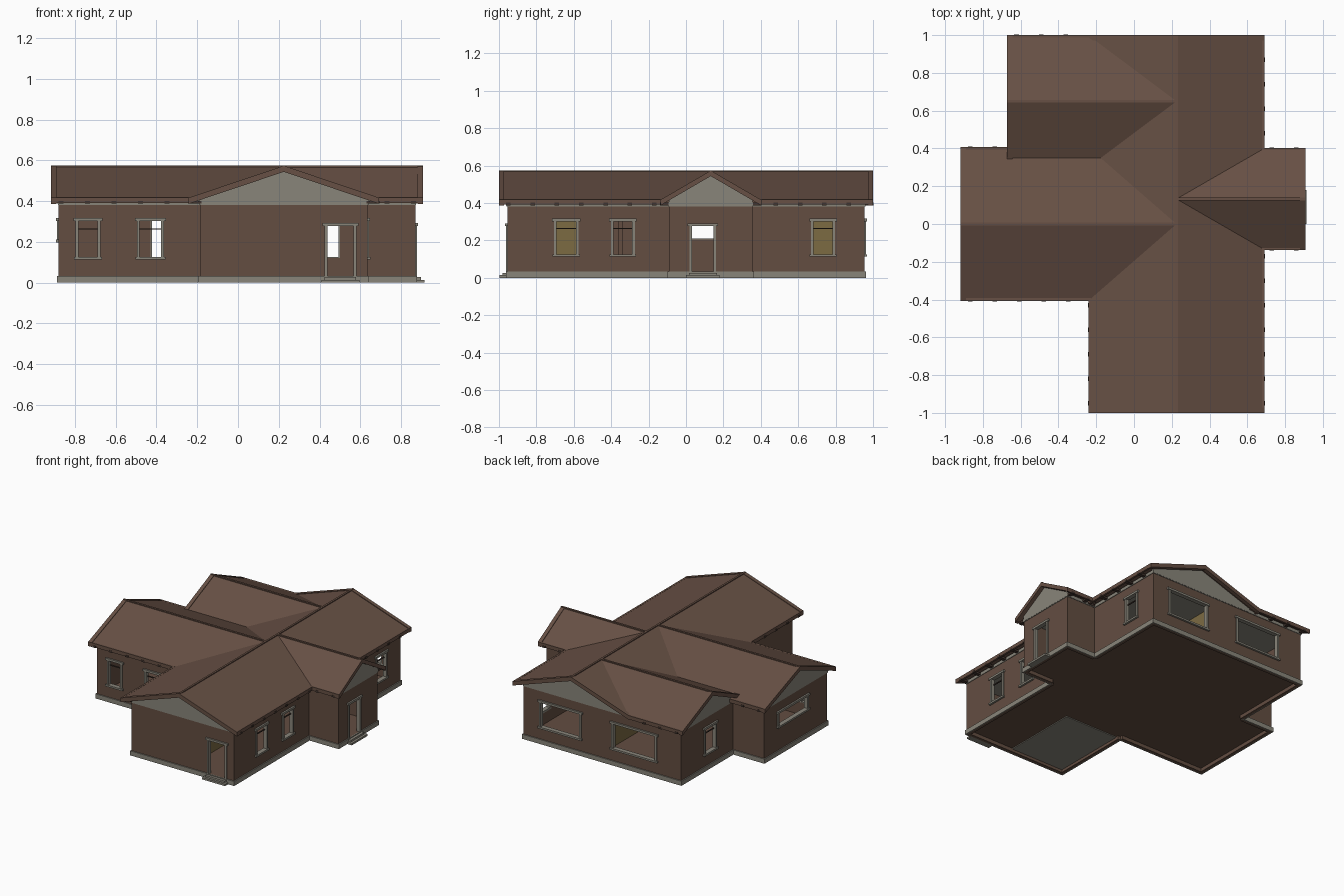
import bpy, bmesh
from mathutils import Vector

if "Cube" in bpy.data.objects:
    bpy.data.objects.remove(bpy.data.objects["Cube"])


def material(name, rgb):
    m = bpy.data.materials.new(name)
    m.diffuse_color = (*rgb, 1)
    m.use_nodes = True
    m.node_tree.nodes["Principled BSDF"].inputs["Base Color"].default_value = m.diffuse_color
    return m


WALL = material("brown_wall", (0.125, 0.075, 0.053))
ROOF = material("brown_roof", (0.135, 0.08, 0.058))
GREY = material("grey_trim", (0.25, 0.235, 0.195))
YELLOW = material("yellow_interior", (0.2, 0.145, 0.055))
DARK = material("dark_eave", (0.055, 0.036, 0.028))


def finish(bm, name, mat):
    bmesh.ops.recalc_face_normals(bm, faces=bm.faces)
    me = bpy.data.meshes.new(name)
    bm.to_mesh(me)
    bm.free()
    me.materials.append(mat)
    ob = bpy.data.objects.new(name, me)
    bpy.context.collection.objects.link(ob)
    return ob


def add_prism(bm, low, high):
    # two matching point loops joined into a closed solid
    a = [bm.verts.new(p) for p in low]
    b = [bm.verts.new(p) for p in high]
    bm.faces.new(a)
    bm.faces.new(b)
    for i in range(len(a)):
        j = (i + 1) % len(a)
        bm.faces.new((a[i], a[j], b[j], b[i]))


def add_box(bm, x0, x1, y0, y1, z0, z1):
    ring = ((x0, y0), (x1, y0), (x1, y1), (x0, y1))
    add_prism(bm, [(*p, z0) for p in ring], [(*p, z1) for p in ring])


def box(name, mat, *dims):
    bm = bmesh.new()
    add_box(bm, *dims)
    return finish(bm, name, mat)


# Footprint, counter-clockwise from the front left corner
PLAN = [(-.185, -.955), (.635, -.955), (.635, -.09), (.87, -.09), (.87, .355), (.635, .355),
        (.635, .955), (-.63, .955), (-.63, .36), (-.88, .36), (-.88, -.36), (-.185, -.36)]
TOP = 0.385

# Openings per wall: (low, high, sill, head) along the wall's world axis
OPENINGS = {
    0: [(.43, .575, .03, .285)],
    1: [(-.70, -.58, .12, .31), (-.395, -.28, .12, .31)],
    3: [(.025, .155, .03, .285)],
    5: [(.675, .79, .12, .31)],
    6: [(.175, .50, .12, .31), (-.43, -.08, .12, .31)],
    7: [(.56, .69, .12, .31)],
    9: [(-.135, .205, .205, .31)],
    10: [(-.79, -.68, .12, .31), (-.49, -.37, .12, .31)],
}

walls, found, frieze, frames, sashes = (bmesh.new() for _ in range(5))
for i, p in enumerate(PLAN):
    p, q = Vector(p), Vector(PLAN[(i + 1) % len(PLAN)])
    length = (q - p).length
    d = (q - p) / length
    n = Vector((d.y, -d.x))

    def slab(bm, s0, s1, d0, d1, z0, z1):
        ring = [p + d * s + n * o for s, o in ((s0, d0), (s1, d0), (s1, d1), (s0, d1))]
        add_prism(bm, [(v.x, v.y, z0) for v in ring], [(v.x, v.y, z1) for v in ring])

    axis = 0 if abs(d.x) > .5 else 1
    holes = sorted(sorted(abs(c - p[axis]) for c in o[:2]) + list(o[2:]) for o in OPENINGS.get(i, []))
    s = 0
    for s0, s1, z0, z1 in holes:
        slab(walls, s, s0, -.02, 0, 0, TOP)
        slab(walls, s0, s1, -.02, 0, 0, z0)
        slab(walls, s0, s1, -.02, 0, z1, TOP)
        s = s1
        # frame, header, sill
        slab(frames, s0 - .006, s0 + .008, -.02, .008, z0, z1)
        slab(frames, s1 - .008, s1 + .006, -.02, .008, z0, z1)
        slab(frames, s0 - .016, s1 + .016, -.02, .012, z1 - .008, z1 + .007)
        if z0 > .1:
            slab(frames, s0 - .014, s1 + .014, -.02, .014, z0 - .007, z0 + .006)
            if s1 - s0 < .2:
                slab(sashes, s0, s1, -.015, -.008, .26, .267)
    slab(walls, s, length, -.02, 0, 0, TOP)
    slab(found, -.008, length + .008, 0, .008, 0, .033)
    slab(frieze, -.004, length + .004, -.016, .004, TOP - .003, .405)
finish(walls, "outer_walls", WALL)
finish(found, "foundation_band", GREY)
finish(frieze, "frieze_band", GREY)
finish(frames, "window_and_door_frames", GREY)
finish(sashes, "sash_bars", DARK)

# Floor, ceiling and interior partitions
for name, z0, z1, mat in (("floor", .026, .031, WALL), ("ceiling", .38, .384, GREY)):
    bm = bmesh.new()
    add_prism(bm, [(*p, z0) for p in PLAN], [(*p, z1) for p in PLAN])
    finish(bm, name, mat)
box("front_room_floor", GREY, -.165, .26, -.935, -.38, .02, .0265)
box("front_partition", YELLOW, .25, .262, -.935, -.42, .03, .38)
box("back_partition", YELLOW, .04, .055, .45, .935, .03, .38)

# Door steps
box("front_step_low", GREY, .41, .595, -.998, -.95, 0, .014)
box("front_step_high", GREY, .425, .58, -.982, -.95, .014, .027)
box("right_step_low", GREY, .865, .914, 0, .18, 0, .014)
box("right_step_high", GREY, .865, .897, .015, .165, .014, .027)

RIDGE, EAVE, THICK = .57, .413, .018


def gable_roof(name, axis, c, half, u0, u1, slant, gables):
    """Roof along one axis; slant pulls the inner end back along the valleys.
    gables: (outer end, wall face, half wall width, outward sign)"""
    def at(u, v, z):
        return (c + v, u, z) if axis == "y" else (u, c + v, z)

    def section(h, lift, t):
        e, r = EAVE + lift, RIDGE + lift
        return [(-h, e), (0, r), (h, e), (h, e - t), (0, r - t), (-h, e - t)]

    def block(bm, a, b, v0, v1, z0, z1):
        ring = ((v0, z0), (v1, z0), (v1, z1), (v0, z1))
        add_prism(bm, [at(a, *r) for r in ring], [at(b, *r) for r in ring])

    bm = bmesh.new()
    sec = section(half, 0, THICK)
    add_prism(bm, [at(u0, v, z) for v, z in sec],
              [at(u1 + slant * abs(v) / half, v, z) for v, z in sec])
    block(bm, u0, u1, -.007, .007, RIDGE - .012, RIDGE + .004)
    finish(bm, name + "_roof", ROOF)

    # barge boards and gable triangles
    barge, tri = bmesh.new(), bmesh.new()
    for end, face, w, sgn in gables:
        sec = section(half + .002, .004, .03)
        add_prism(barge, [at(end, v, z) for v, z in sec], [at(end - sgn * .028, v, z) for v, z in sec])
        zw = RIDGE - (RIDGE - EAVE) * w / half - THICK + .002
        pent = [(-w, TOP), (w, TOP), (w, zw), (0, RIDGE - THICK + .002), (-w, zw)]
        add_prism(tri, [at(face + sgn * .005, v, z) for v, z in pent],
                  [at(face - sgn * .015, v, z) for v, z in pent])
    finish(barge, name + "_barge_boards", ROOF)
    finish(tri, name + "_gable", GREY)

    # eave fascia and rafter tails
    fascia, tails = bmesh.new(), bmesh.new()
    a, b = sorted((u0, u1 + slant))
    for sd in (-1, 1):
        block(fascia, a, b, sd * (half - .012), sd * (half + .002), EAVE - .022, EAVE + .005)
        u = a + .05
        while u < b - .02:
            block(tails, u - .012, u + .012, sd * (half - .06), sd * (half + .004), .388, .402)
            u += .13
    finish(fascia, name + "_fascia", ROOF)
    finish(tails, name + "_rafter_tails", DARK)


gable_roof("main", "y", .225, .465, -1, 1, 0, [(-1, -.955, .41, -1), (1, .955, .41, 1)])
gable_roof("left_wing", "x", 0, .405, -.918, .225, -.455, [(-.918, -.88, .36, -1)])
gable_roof("back_left_wing", "x", .65, .348, -.672, .225, -.455, [(-.672, -.63, .305, -1)])
gable_roof("right_wing", "x", .1325, .268, .908, .225, .455, [(.908, .87, .2225, 1)])
